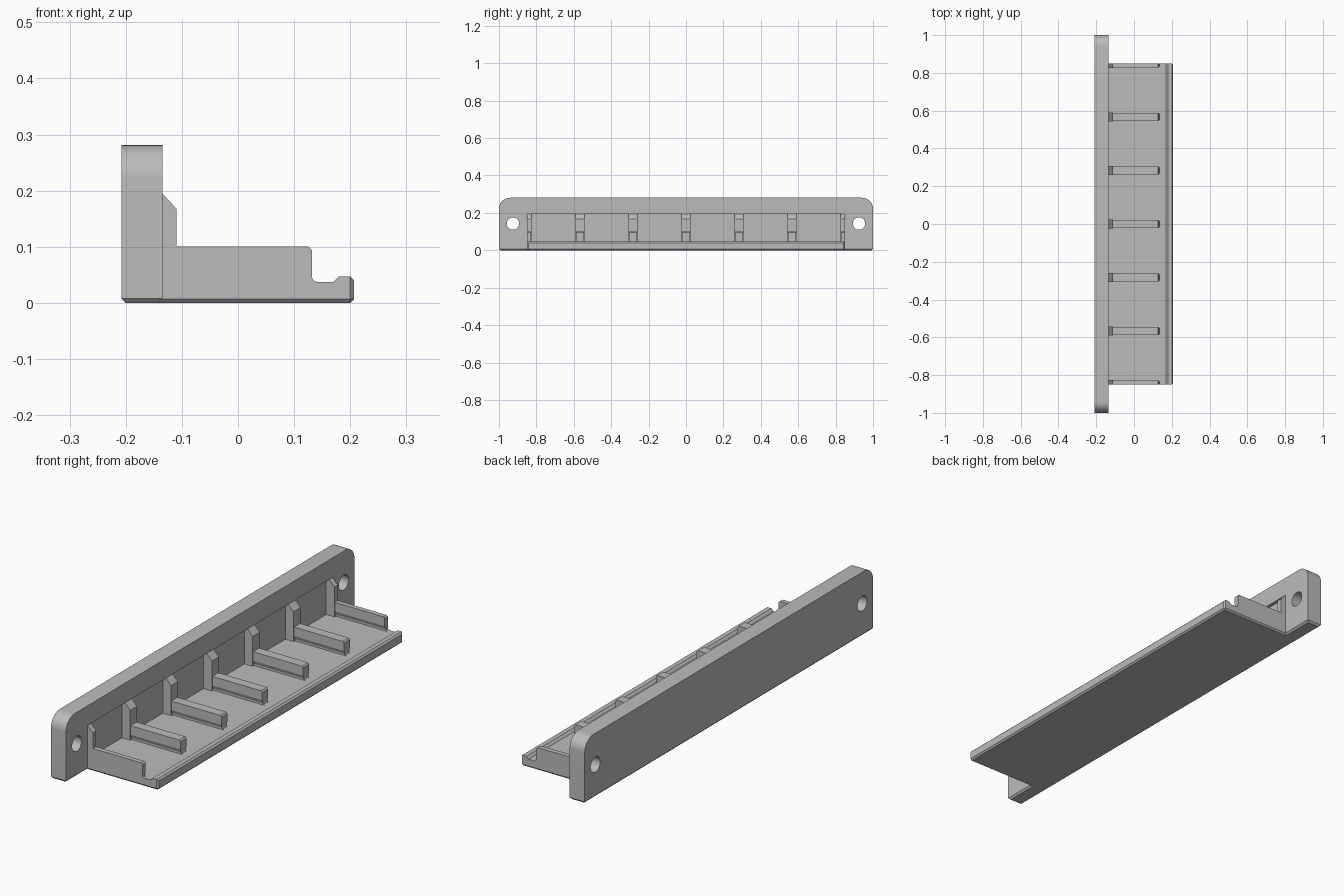
import bpy, bmesh, math
from mathutils import Vector

if "Cube" in bpy.data.objects:
    bpy.data.objects.remove(bpy.data.objects["Cube"], do_unlink=True)

GREY = (0.5, 0.5, 0.5, 1)
grey = bpy.data.materials.new("plain_grey")
grey.use_nodes = True
grey.diffuse_color = GREY
grey.node_tree.nodes["Principled BSDF"].inputs["Base Color"].default_value = GREY


def prism(name, points, axis, lo, hi, bevel_rule=None, width=0.008):
    """Extrude a profile along x (points are y, z) or along y (points are x, z)."""
    bm = bmesh.new()
    place = (lambda p, d: (d, p[0], p[1])) if axis == "x" else (lambda p, d: (p[0], d, p[1]))
    rings = [[bm.verts.new(place(p, d)) for p in points] for d in (lo, hi)]
    for ring in rings:
        bm.faces.new(ring)
    n = len(points)
    for i in range(n):
        j = (i + 1) % n
        bm.faces.new((rings[0][i], rings[0][j], rings[1][j], rings[1][i]))
    if bevel_rule:
        edges = [e for e in bm.edges if all(bevel_rule(v.co) for v in e.verts)]
        bmesh.ops.bevel(bm, geom=edges, offset=width, segments=1, affect="EDGES")
    bmesh.ops.recalc_face_normals(bm, faces=bm.faces)
    mesh = bpy.data.meshes.new(name)
    bm.to_mesh(mesh)
    bm.free()
    mesh.materials.append(grey)
    obj = bpy.data.objects.new(name, mesh)
    bpy.context.collection.objects.link(obj)
    return obj


def activate(obj):
    bpy.ops.object.select_all(action="DESELECT")
    obj.select_set(True)
    bpy.context.view_layer.objects.active = obj


def cut(obj, cutter):
    cutter.hide_render = True
    activate(obj)
    mod = obj.modifiers.new("cut", "BOOLEAN")
    mod.operation, mod.solver, mod.object = "DIFFERENCE", "EXACT", cutter
    bpy.ops.object.modifier_apply(modifier=mod.name)
    bpy.data.objects.remove(cutter, do_unlink=True)


def arc(cy, cz, r, start, end, steps):
    angles = [math.radians(start + (end - start) * i / steps) for i in range(steps + 1)]
    return [(cy + r * math.cos(a), cz + r * math.sin(a)) for a in angles]


BACK, WALL, FRONT = -0.208, -0.135, 0.207
HALF, FLOOR, POST_TOP = 0.85, 0.037, 0.195

# Upright mounting plate with rounded top corners and chamfered foot
R, H = 0.06, 0.281
outline = [(-1, 0), (1, 0)] + arc(1 - R, H - R, R, 0, 90, 10) + arc(R - 1, H - R, R, 90, 180, 10)
plate = prism("mounting_plate", outline, "x", BACK, WALL, lambda c: c.z < 1e-4)

# Screw holes and the shallow recess behind the dividers
for side in (-1, 1):
    circle = arc(side * 0.925, 0.143, 0.033, 0, 348.75, 31)
    cut(plate, prism("hole_cutter", circle, "x", -0.3, 0))
recess = [(-0.835, 0.02), (0.835, 0.02), (0.835, POST_TOP), (-0.835, POST_TOP)]
cut(plate, prism("recess_cutter", recess, "x", WALL - 0.015, 0))

# Tray floor with the raised front lip
floor_profile = [(-0.17, 0), (FRONT, 0), (FRONT, 0.047), (0.18, 0.047),
                 (0.17, FLOOR), (-0.17, FLOOR)]
prism("tray_floor", floor_profile, "y", -HALF, HALF,
      lambda c: c.z < 1e-4 or c.x > FRONT - 1e-4, 0.007)

# Dividers: a tall post on the wall and a low bar over the floor
post_profile = [(-0.16, 0.02), (-0.11, 0.02), (-0.11, 0.168), (WALL, POST_TOP), (-0.16, POST_TOP)]
foot_profile = [(0.125, 0.03), (0.141, 0.03), (0.141, FLOOR), (0.134, 0.04), (0.131, 0.047), (0.125, 0.047)]
for i in range(-3, 4):
    y = i * HALF / 3

    def clip(v):
        return max(-HALF, min(HALF, v))

    prism("divider_post", post_profile, "y", clip(y - 0.024), clip(y + 0.024))
    half = [(0.015, 0.03), (0.015, 0.045), (0.021, 0.06), (0.021, 0.1)]
    section = [(clip(y + w), z) for w, z in half] + [(clip(y - w), z) for w, z in reversed(half)]
    if abs(i) == 3:
        # The end bars are half width with a plain outer face
        inner = [(y - math.copysign(w, i), z) for w, z in half]
        section = inner + [(y, 0.1), (y, 0.03)]
    prism("divider_bar", section, "x", -0.14, 0.132,
          lambda c: c.x > 0.131 and c.z > 0.099, 0.006)
    prism("divider_foot", foot_profile, "y", clip(y - 0.015), clip(y + 0.015))

# Smooth the round corners and holes, keep the rest crisp
activate(plate)
bpy.ops.object.shade_smooth_by_angle(angle=math.radians(30))
